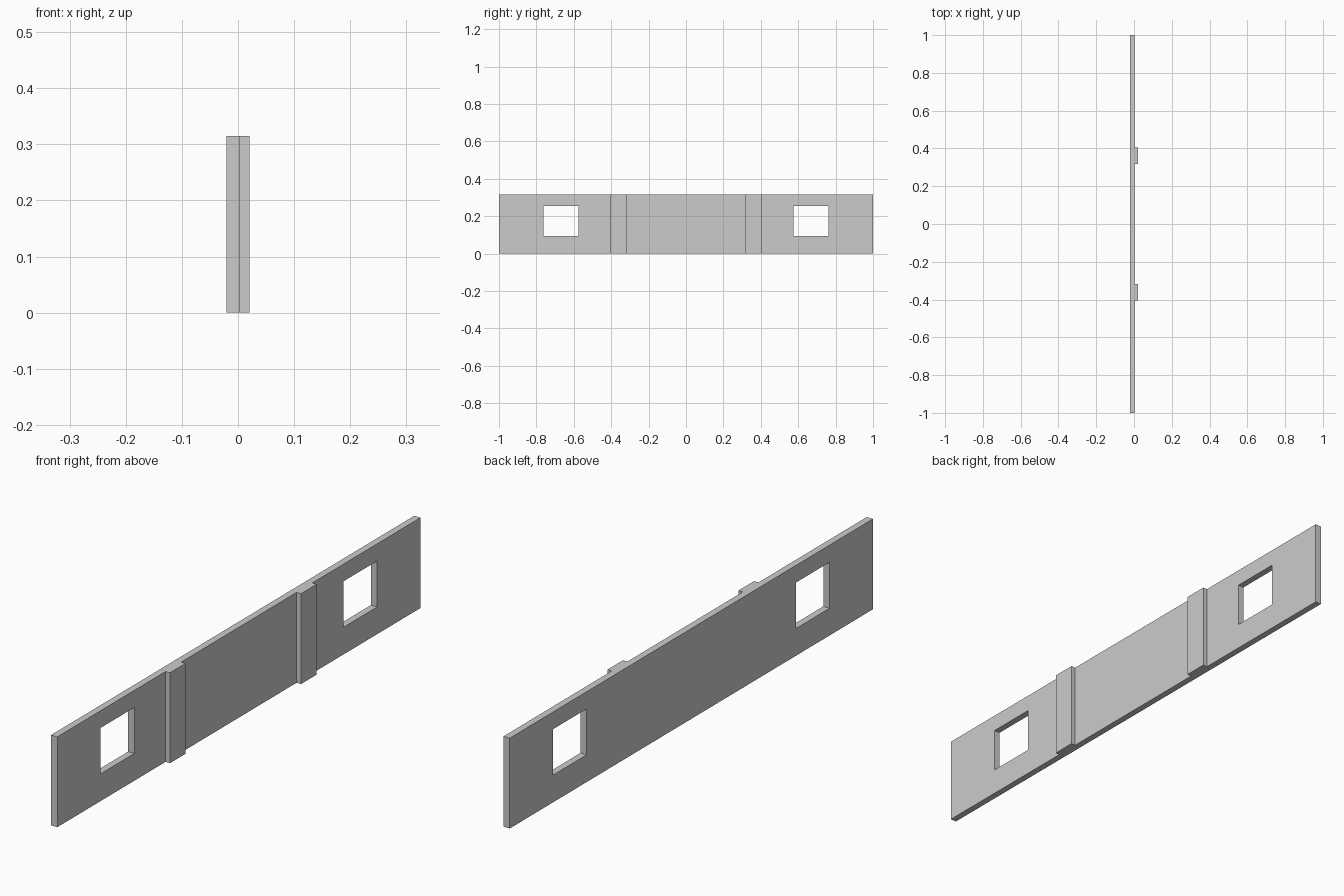
import bpy

if "Cube" in bpy.data.objects:
    bpy.data.objects.remove(bpy.data.objects["Cube"])

HEIGHT = 0.315


def box(name, lo, hi):
    """Axis-aligned box between two corners, with its size baked into the mesh."""
    centre = [(a + b) / 2 for a, b in zip(lo, hi)]
    bpy.ops.mesh.primitive_cube_add(size=1, location=centre)
    obj = bpy.context.object
    obj.name = name
    obj.scale = [b - a for a, b in zip(lo, hi)]
    bpy.ops.object.transform_apply(location=False, rotation=False, scale=True)
    return obj


# Long wall panel
wall = box("wall_panel", (-0.0205, -1, 0), (0.0035, 1, HEIGHT))

for side, sign in (("front", -1), ("back", 1)):
    # Window opening cut straight through the wall
    y0, y1 = sorted((sign * 0.576, sign * 0.761))
    cutter = box(f"{side}_window_cutter", (-0.1, y0, 0.095), (0.1, y1, 0.255))
    cutter.hide_render = True
    cut = wall.modifiers.new(f"{side}_window", "BOOLEAN")
    cut.operation = "DIFFERENCE"
    cut.solver = "EXACT"
    cut.object = cutter
    bpy.context.view_layer.objects.active = wall
    bpy.ops.object.modifier_apply(modifier=cut.name)
    bpy.data.objects.remove(cutter)

    # Full-height pilaster on the right-hand face
    y0, y1 = sorted((sign * 0.318, sign * 0.404))
    box(f"{side}_pilaster", (0.0035, y0, 0), (0.0205, y1, HEIGHT))
